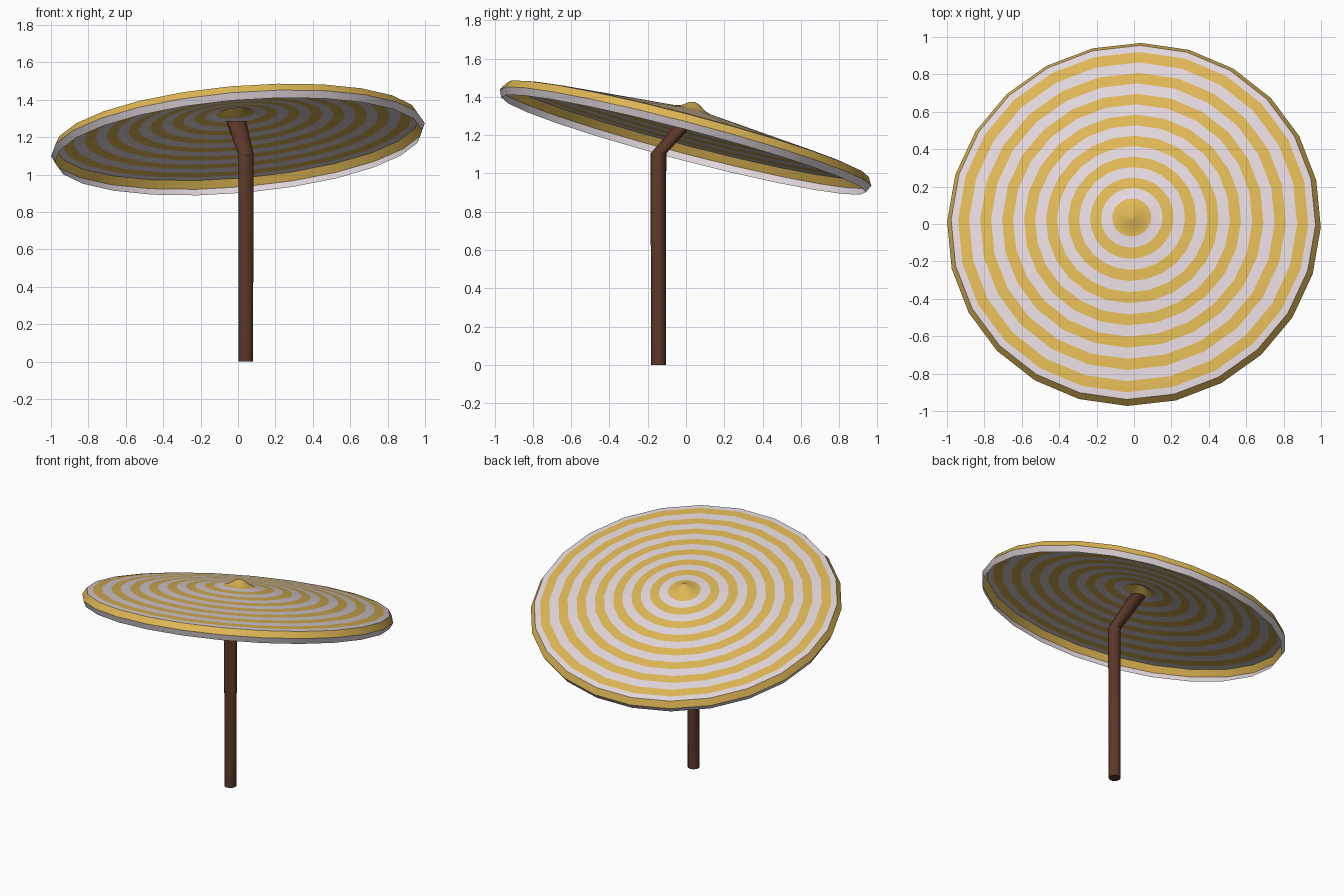
import bpy, bmesh, math
from mathutils import Vector, Matrix

if "Cube" in bpy.data.objects:
    bpy.data.objects.remove(bpy.data.objects["Cube"])


def material(name, rgb):
    m = bpy.data.materials.new(name)
    m.diffuse_color = (*rgb, 1)
    m.use_nodes = True
    m.node_tree.nodes["Principled BSDF"].inputs["Base Color"].default_value = m.diffuse_color
    return m


yellow = material("warm_yellow", (0.73, 0.47, 0.09))
white = material("soft_white", (0.75, 0.67, 0.71))
brown = material("dark_brown", (0.105, 0.039, 0.021))


def finish(bm, name, mats, angle):
    mesh = bpy.data.meshes.new(name)
    bm.to_mesh(mesh)
    bm.free()
    for m in mats:
        mesh.materials.append(m)
    ob = bpy.data.objects.new(name, mesh)
    bpy.context.collection.objects.link(ob)
    bpy.ops.object.select_all(action='DESELECT')
    ob.select_set(True)
    bpy.context.view_layer.objects.active = ob
    bpy.ops.object.shade_smooth_by_angle(angle=math.radians(angle))
    return ob


def bridge(bm, low, high, mat=0):
    n = len(low)
    for i in range(n):
        j = (i + 1) % n
        bm.faces.new((low[i], low[j], high[j], high[i])).material_index = mat


# Canopy: striped shallow cone with a pointed cap and a folded rim
SIDES = 24
TWIST = math.radians(-1.5)
profile = [(0.03, 0.222, 0), (0.065, 0.198, 0), (0.105, 0.185, 0)]
step = (0.94 - 0.105) / 14
for k in range(1, 15):                      # alternating rings
    r = 0.105 + step * k
    profile.append((r, 0.185 - 0.117 * (r - 0.105), k % 2))
profile += [(0.978, 0.080, 1), (1.003, 0.038, 0), (0.985, 0.0, 1)]

bm = bmesh.new()
tip = bm.verts.new((0, 0, 0.232))
prev = None
for r, h, mat in profile:
    ring = [bm.verts.new((r * math.cos(TWIST + math.tau * i / SIDES),
                          r * math.sin(TWIST + math.tau * i / SIDES), h))
            for i in range(SIDES)]
    if prev is None:
        for i in range(SIDES):
            bm.faces.new((tip, ring[i], ring[(i + 1) % SIDES])).material_index = mat
    else:
        bridge(bm, ring, prev, mat)
    prev = ring
canopy = finish(bm, "canopy", [yellow, white], 35)
axis = Vector((-0.085, 0.262, 1)).normalized()
tilt = Vector((0, 0, 1)).rotation_difference(axis).to_matrix().to_4x4()
canopy.matrix_world = Matrix.Translation((0.003, -0.012, 1.15)) @ tilt

# Pole: straight post with a bent upper arm reaching the canopy centre
stations = [(0.041, -0.144, 0.0, 0.039, 0.039),
            (0.043, -0.144, 1.105, 0.041, 0.041),
            (-0.010, 0.020, 1.287, 0.054, 0.046)]
bm = bmesh.new()
rings = []
for x, y, z, rx, ry in stations:
    rings.append([bm.verts.new((x + rx * math.cos(math.tau * i / 12),
                                y + ry * math.sin(math.tau * i / 12), z))
                  for i in range(12)])
for a, b in zip(rings, rings[1:]):
    bridge(bm, a, b)
bm.faces.new(rings[0][::-1])
bm.faces.new(rings[-1])
finish(bm, "pole", [brown], 35)
